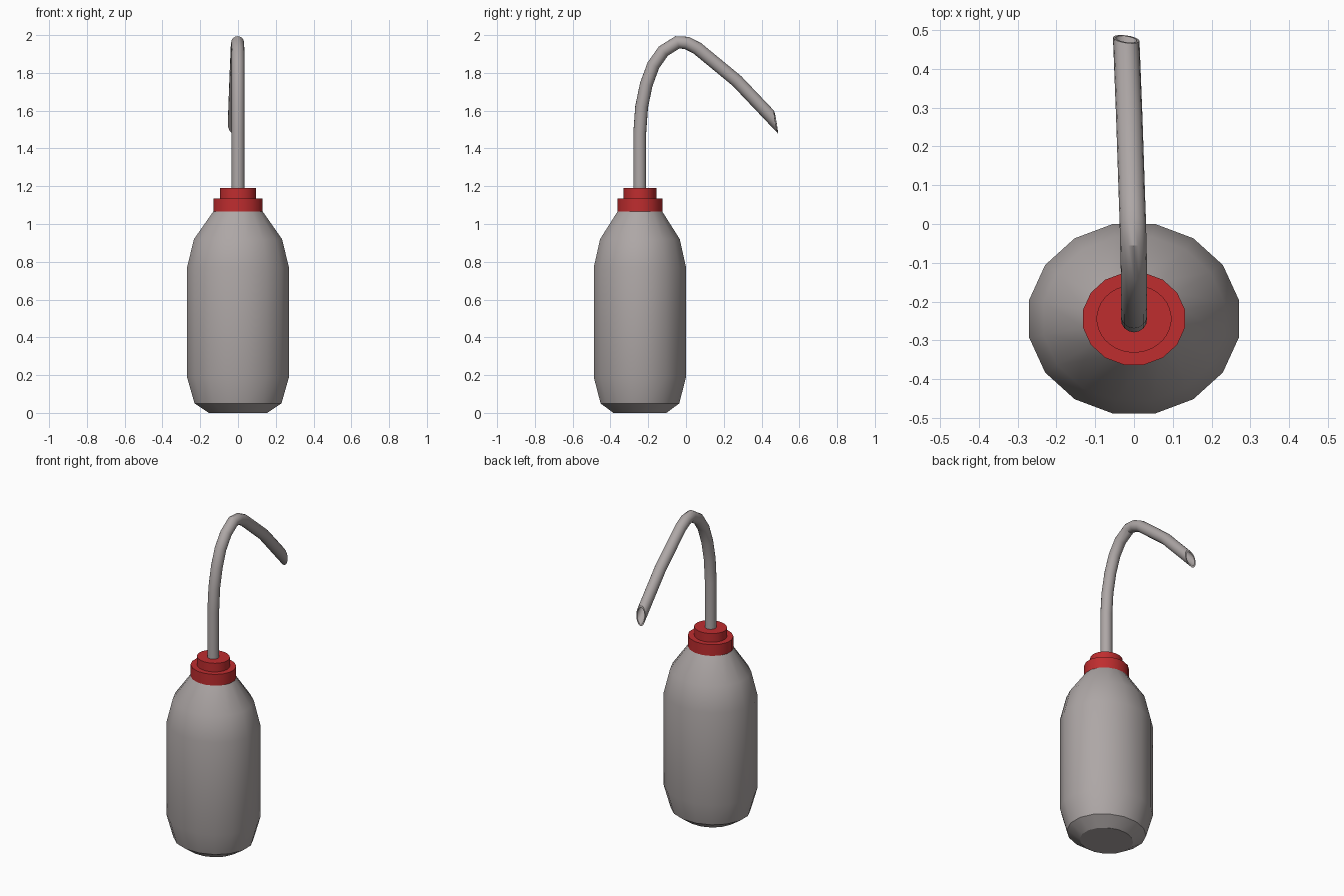
import bpy, bmesh, math
from mathutils import Vector

if "Cube" in bpy.data.objects:
    bpy.data.objects.remove(bpy.data.objects["Cube"])

CY = -0.244        # bottle axis
SQUASH = 0.905     # bottle is slightly oval


def material(name, rgb):
    m = bpy.data.materials.new(name)
    m.diffuse_color = (*rgb, 1)
    m.use_nodes = True
    m.node_tree.nodes["Principled BSDF"].inputs["Base Color"].default_value = m.diffuse_color
    return m


def loft(name, rings, mat, cap_start=True, cap_end=True):
    """Skin a list of equal-length rings, optionally closing the ends."""
    bm = bmesh.new()
    loops = [[bm.verts.new(p) for p in ring] for ring in rings]
    n = len(loops[0])
    for a, b in zip(loops, loops[1:]):
        for i in range(n):
            j = (i + 1) % n
            bm.faces.new((a[i], a[j], b[j], b[i]))
    if cap_start:
        bm.faces.new(loops[0][::-1])
    if cap_end:
        bm.faces.new(loops[-1])
    bmesh.ops.recalc_face_normals(bm, faces=bm.faces)
    mesh = bpy.data.meshes.new(name)
    bm.to_mesh(mesh)
    bm.free()
    mesh.materials.append(mat)
    ob = bpy.data.objects.new(name, mesh)
    bpy.context.collection.objects.link(ob)
    bpy.context.view_layer.objects.active = ob
    ob.select_set(True)
    bpy.ops.object.shade_smooth_by_angle(angle=math.radians(32))
    ob.select_set(False)
    return ob


def lathe(name, profile, sides, mat):
    """Oval lathe; profile gives half-width in x (across flats) and height."""
    rings = []
    for w, z in profile:
        r = w / math.cos(math.pi / sides)
        angles = [2 * math.pi * (i + 0.5) / sides for i in range(sides)]
        rings.append([(r * math.cos(a), CY + r * SQUASH * math.sin(a), z) for a in angles])
    return loft(name, rings, mat)


grey = material("translucent grey plastic", (0.42, 0.385, 0.38))
red = material("red plastic", (0.52, 0.026, 0.028))

# Bottle body
lathe("bottle_body", [(0.155, 0), (0.23, 0.05), (0.27, 0.19), (0.27, 0.77),
                      (0.233, 0.92), (0.128, 1.07)], 16, grey)

# Two-step screw cap
lathe("cap_collar", [(0.131, 1.063), (0.131, 1.136)], 16, red)
lathe("cap_top", [(0.096, 1.13), (0.096, 1.19)], 32, red)

# Bent spout: centre line, then a slanted cut at the tip
path = [Vector(p) for p in (
    (0, -0.245, 1.17), (0, -0.245, 1.48), (0, -0.235, 1.62), (0, -0.21, 1.74),
    (0, -0.173, 1.84), (0, -0.12, 1.915), (-0.002, -0.045, 1.962),
    (-0.003, 0.005, 1.958), (-0.005, 0.06, 1.93), (-0.012, 0.27, 1.757),
    (-0.02, 0.476, 1.54))]


def spout_ring(i, scale=1.0, sides=16):
    a, b = path[max(i - 1, 0)], path[min(i + 1, len(path) - 1)]
    tangent = (b - a).normalized()
    side = Vector((1, 0, 0))
    up = side.cross(tangent).normalized()
    cut = Vector((0.1, 0.98, 0.16))
    ring = []
    for k in range(sides):
        t = 2 * math.pi * k / sides
        p = path[i] + scale * (0.034 * math.cos(t) * side + 0.034 * math.sin(t) * up)
        if i == len(path) - 1:      # slide onto the cut plane
            p -= tangent * ((p - path[i]).dot(cut) / tangent.dot(cut))
        ring.append(p)
    return ring


last = len(path) - 1
rings = [spout_ring(i) for i in range(last + 1)]
# Hollow bore running back from the tip
rings += [spout_ring(last, 0.8), spout_ring(last - 1, 0.8)]
loft("spout_tube", rings, grey)
